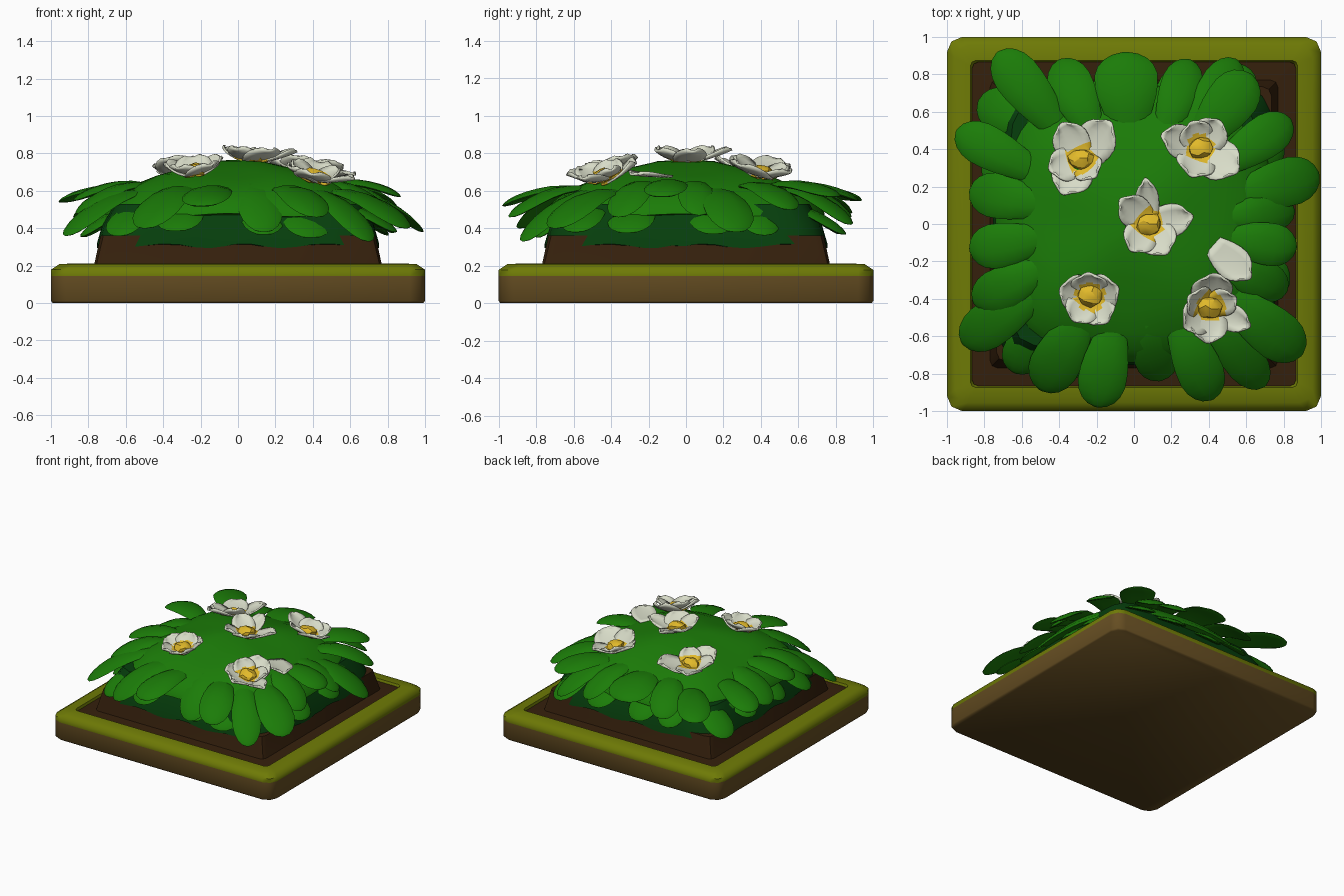
import bpy, bmesh, math, random
from mathutils import Vector, Matrix

if "Cube" in bpy.data.objects:
    bpy.data.objects.remove(bpy.data.objects["Cube"])
random.seed(4)


def mat(name, r, g, b):
    lin = [((c / 255 + 0.055) / 1.055) ** 2.4 if c > 10 else c / 255 / 12.92 for c in (r, g, b)]
    m = bpy.data.materials.new(name)
    m.diffuse_color = (*lin, 1)
    m.use_nodes = True
    m.node_tree.nodes["Principled BSDF"].inputs["Base Color"].default_value = m.diffuse_color
    return m


LEAF = mat("leaf green", 27, 124, 8)
UNDER = mat("dark green", 6, 62, 12)
SOIL = mat("soil brown", 53, 32, 12)
WOOD = mat("wood brown", 102, 78, 34)
MOSS = mat("moss olive", 110, 122, 6)
PETAL = mat("petal cream", 216, 220, 200)
YELLOW = mat("pollen yellow", 226, 186, 42)


def make(name, bm, mats, angle=40):
    bmesh.ops.recalc_face_normals(bm, faces=bm.faces)
    me = bpy.data.meshes.new(name)
    bm.to_mesh(me)
    bm.free()
    ob = bpy.data.objects.new(name, me)
    bpy.context.collection.objects.link(ob)
    for m in mats:
        me.materials.append(m)
    bpy.ops.object.select_all(action='DESELECT')
    ob.select_set(True)
    bpy.context.view_layer.objects.active = ob
    bpy.ops.object.shade_smooth_by_angle(angle=math.radians(angle))
    return ob


def loft(bm, rings, mats=None, cap0=True, cap1=True):
    """Bridge equal-length rings of points; mats = index per band."""
    vr = [[bm.verts.new(p) for p in r] for r in rings]
    n = len(vr[0])
    for k in range(len(vr) - 1):
        for i in range(n):
            f = bm.faces.new((vr[k][i], vr[k][(i + 1) % n], vr[k + 1][(i + 1) % n], vr[k + 1][i]))
            f.material_index = mats[k] if mats else 0
    if cap0:
        bm.faces.new(vr[0])
    if cap1:
        f = bm.faces.new(vr[-1])
        f.material_index = mats[-1] if mats else 0
    return vr


def square(h, c, z):
    """Square ring with cut corners."""
    pts = []
    for q in range(4):
        R = Matrix.Rotation(q * math.pi / 2, 3, 'Z')
        pts += [R @ Vector((h, -h + c, z)), R @ Vector((h, h - c, z)),
                R @ Vector((h - c * 0.3, h - c * 0.3, z))]
    return pts


# tray: brown sides, olive rim
bm = bmesh.new()
loft(bm, [square(0.992, 0.08, 0), square(1, 0.08, 0.012), square(1, 0.08, 0.145),
          square(1, 0.08, 0.178), square(0.955, 0.07, 0.208), square(0.875, 0.03, 0.212),
          square(0.86, 0.03, 0.17)], [0, 0, 1, 1, 1, 1, 1])
make("tray", bm, [WOOD, MOSS], 60)

# soil bed and raised soil mound
bm = bmesh.new()
loft(bm, [square(0.865, 0.03, 0.15), square(0.865, 0.03, 0.195), square(0.77, 0.04, 0.2),
          square(0.735, 0.05, 0.36)])
make("soil", bm, [SOIL], 30)


def sup(r, a, n):
    c, s = math.cos(a), math.sin(a)
    k = r / (abs(c) ** n + abs(s) ** n) ** (1 / n)
    return k * c, k * s


# dark undergrowth with a wavy lower edge
bm = bmesh.new()
N = 64
rings = []
for r, z, w in ((0.72, 0.305, 0), (0.755, 0.305, 1), (0.725, 0.42, 0), (0.66, 0.53, 0)):
    rings.append([(*sup(r, 2 * math.pi * i / N, 9), z + w * 0.012 * math.sin(i * 1.2)) for i in range(N)])
loft(bm, rings)
make("undergrowth", bm, [UNDER])

# domed leaf canopy
PROF = [(0, .765), (.15, .755), (.3, .725), (.45, .68), (.58, .625), (.67, .565), (.73, .50), (.74, .47), (.66, .46)]


def dome_z(x, y):
    d = (abs(x) ** 3 + abs(y) ** 3) ** (1 / 3)
    for (a, za), (b, zb) in zip(PROF[:7], PROF[1:8]):
        if d <= b:
            return za + (zb - za) * (d - a) / (b - a)
    return 0.46


bm = bmesh.new()
rings = []
for r, z in PROF[1:]:
    ring = []
    for i in range(N):
        x, y = sup(r, 2 * math.pi * i / N, 3)
        ring.append((x, y, z + 0.010 * math.sin(9 * x + 2) * math.cos(8 * y)))
    rings.append(ring)
first = loft(bm, rings, cap0=False)[0]
top = bm.verts.new((0, 0, 0.765))
for i in range(N):
    bm.faces.new((first[i], first[(i + 1) % N], top))
make("canopy", bm, [LEAF])


def leaf(bm, base, tip, w, arch, th=0.02):
    """Thick spoon-shaped leaf arched from base to tip."""
    base, tip = Vector(base), Vector(tip)
    d = tip - base
    side = Vector((-d.y, d.x, 0)).normalized()
    rings = []
    for t in (0, .2, .4, .55, .7, .82, .91, .97, 1):
        p = base + d * t
        p.z += arch * 4 * t * (1 - t)
        g = 0.55 + 0.45 * math.sin(min(t / .66, 1) * math.pi / 2)
        if t > .66:
            g = math.sqrt(max(1 - ((t - .66) / .34) ** 2, 0.004))
        h = w / 2 * g
        k = th * min(1, g * 1.2)
        ring = []
        for j in range(10):
            a = 2 * math.pi * j / 10
            s = math.cos(a)
            ring.append(p + side * h * s + Vector((0, 0, k * math.sin(a) - 0.10 * h * s * s)))
        rings.append(ring)
    loft(bm, rings)


# outer leaves: tip x, y, z and width
TIPS = [(-.95, .5, .54, .23), (-.73, .92, .55, .25), (-.40, .88, .48, .24), (-.05, .92, .55, .34),
        (.30, .88, .46, .22), (.55, .88, .42, .22), (.63, .80, .57, .27), (.84, .56, .5, .23),
        (.99, .27, .38, .26), (.86, .07, .47, .2), (.87, -.13, .57, .23), (.82, -.36, .46, .22),
        (.90, -.70, .40, .27), (.70, -.87, .33, .22), (.42, -.94, .46, .25), (.14, -.84, .38, .24),
        (-.20, -.98, .52, .26), (-.50, -.89, .40, .27), (-.92, -.64, .36, .25), (-.86, -.42, .48, .23),
        (-.88, -.14, .55, .24), (-.88, .18, .46, .24)]
bm = bmesh.new()
for x, y, z, w in TIPS:
    k = 0.56
    bx, by = x * k, y * k
    leaf(bm, (bx, by, dome_z(bx, by) - 0.03), (x, y, z), w, 0.035 if z > .5 else 0.05)
make("outer_leaves", bm, [LEAF])

# drooping lower leaves in the gaps
bm = bmesh.new()
for q in range(4):
    R = Matrix.Rotation(q * math.pi / 2, 3, 'Z')
    for u in (-.62, -.30, .12, .42):
        u += random.uniform(-.04, .04)
        tip = R @ Vector((u, -random.uniform(.79, .86), random.uniform(.34, .39)))
        base = R @ Vector((u * .8, -.5, .53))
        leaf(bm, base, tip, random.uniform(.21, .26), 0.03)
make("lower_leaves", bm, [LEAF])


def petal(bm, M, ang, L, w, lift, core=0.085):
    """Cupped rounded petal, yellow within the core radius."""
    M = M @ Matrix.Rotation(ang, 4, 'Z')
    c = core / L
    ts = (0, c * .5, c, (c + .68) / 2, .68, .8, .91, 1)
    grid = []
    for t in ts:
        g = .6 + .4 * math.sin(min(t / .6, 1) * math.pi / 2)
        if t > .6:
            g = math.sqrt(max(1 - ((t - .6) / .4) ** 2 * .85, 0))
        grid.append([bm.verts.new(M @ Vector((L * t * (1 - .12 * s * s) - 0.01, w / 2 * g * s,
                     lift * t ** 1.6 + 0.02 * s * s * t))) for s in (-1, -.6, -.2, .2, .6, 1)])
    for i in range(len(ts) - 1):
        for j in range(5):
            f = bm.faces.new((grid[i][j], grid[i + 1][j], grid[i + 1][j + 1], grid[i][j + 1]))
            r = (M.inverted() @ f.calc_center_median()).xy.length
            f.material_index = 1 if r < core else 0


# flowers: x, y, z, then petals (angle in degrees, length, width)
FLOWERS = [
    ("back_left", -.28, .34, .675, [(50, .27, .23), (118, .23, .20), (200, .19, .19), (245, .23, .22), (310, .15, .17)]),
    ("back_right", .35, .40, .67, [(55, .19, .20), (165, .24, .19), (110, .16, .19), (325, .25, .24), (250, .19, .22)]),
    ("centre", .08, .0, .745, [(95, .26, .13), (140, .22, .18), (10, .25, .18), (235, .19, .19), (300, .20, .21)]),
    ("front_left", -.23, -.38, .68, [(20, .18, .2), (92, .15, .2), (165, .18, .2), (235, .17, .19), (305, .18, .2)]),
    ("front_right", .40, -.44, .65, [(85, .20, .22), (335, .25, .15), (215, .19, .20), (265, .20, .21), (150, .16, .18),
                                     (25, .16, .16)]),
]
for name, x, y, z, petals in FLOWERS:
    nrm = Vector((x * .5, y * .5, 1)).normalized()
    M = Matrix.Translation((x, y, z)) @ Vector((0, 0, 1)).rotation_difference(nrm).to_matrix().to_4x4()
    bm = bmesh.new()
    for i, (a, L, w) in enumerate(petals):
        petal(bm, M @ Matrix.Translation((0, 0, .003 * (i % 2))), math.radians(a), L, w, .07)
    ob = make(name + "_petals", bm, [PETAL, YELLOW])
    so = ob.modifiers.new("thickness", 'SOLIDIFY')
    so.thickness = 0.012
    # lumpy pollen centre
    bm = bmesh.new()
    bmesh.ops.create_icosphere(bm, subdivisions=2, radius=1)
    for v in bm.verts:
        v.co *= random.uniform(.85, 1.1)
        v.co = M @ Vector((v.co.x * .07, v.co.y * .06, v.co.z * .04 + .03))
    make(name + "_pollen", bm, [YELLOW], 25)

# loose curled petal beside the front right flower
bm = bmesh.new()
M = Matrix.Translation((.43, -.12, .675)) @ Matrix.Rotation(.12, 4, 'Y')
petal(bm, M, math.radians(-42), .27, .19, .03)
ob = make("loose_petal", bm, [PETAL, PETAL])
ob.modifiers.new("thickness", 'SOLIDIFY').thickness = 0.012
